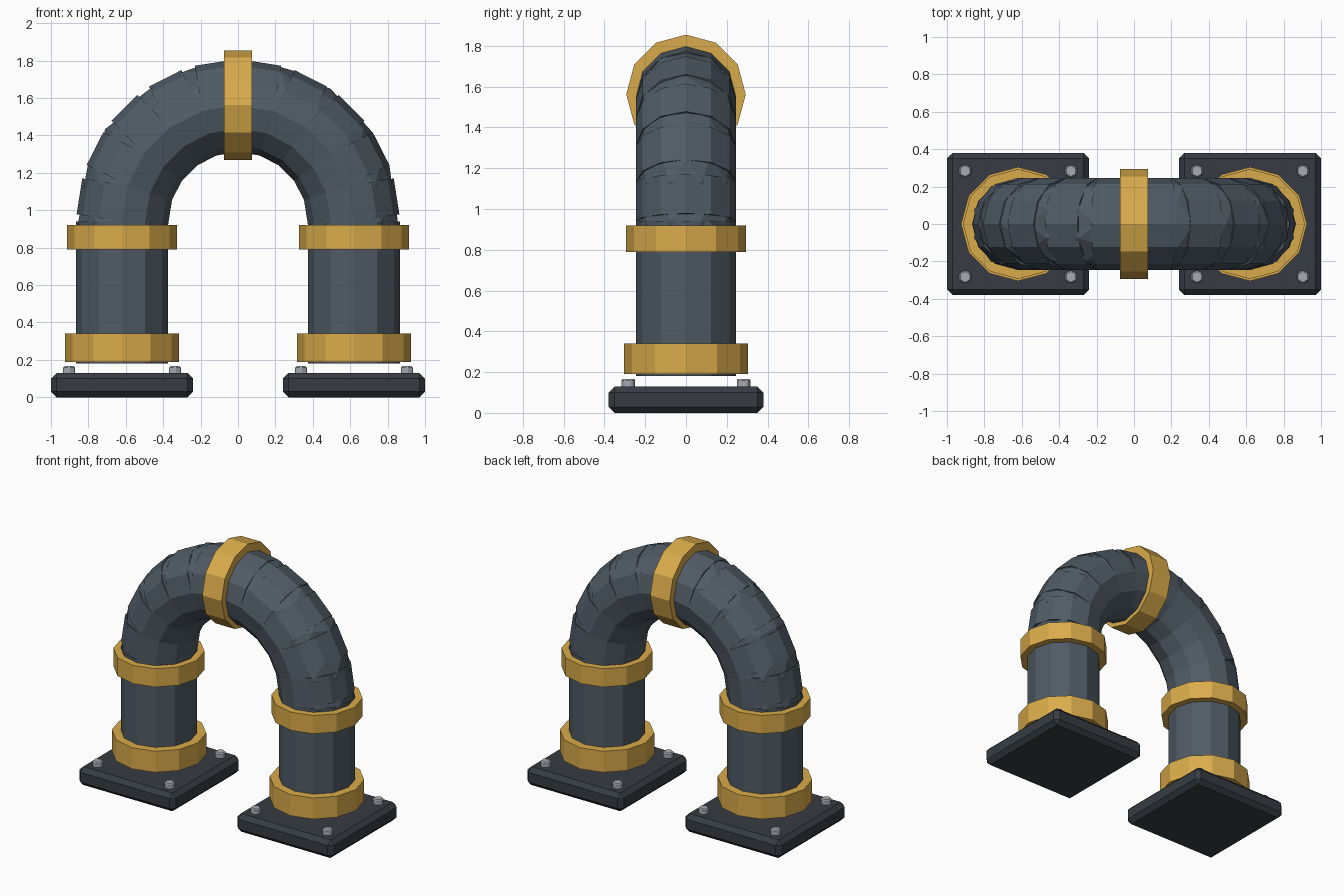
import bpy, math
from mathutils import Vector, Matrix

if "Cube" in bpy.data.objects:
    bpy.data.objects.remove(bpy.data.objects["Cube"])


def material(name, rgb):
    m = bpy.data.materials.new(name)
    m.diffuse_color = (*rgb, 1)
    m.use_nodes = True
    m.node_tree.nodes["Principled BSDF"].inputs["Base Color"].default_value = m.diffuse_color
    return m


STEEL = material("blue_steel", (0.08, 0.105, 0.13))
BRASS = material("yellow_collar", (0.70, 0.41, 0.07))
DARK = material("dark_plate", (0.038, 0.046, 0.056))
BOLT = material("bolt_grey", (0.38, 0.41, 0.45))

LEG_X, BEND_Z, BEND_R, PIPE_R = 0.62, 0.94, 0.62, 0.246


def finish(name, mat, bevel=0):
    ob = bpy.context.object
    ob.name = name
    ob.data.materials.append(mat)
    if bevel:
        mod = ob.modifiers.new("Bevel", 'BEVEL')
        mod.width = bevel
        mod.segments = 1
    return ob


def tube(name, a, b, radius, mat, sides=12, bevel=0):
    """Cylinder from a to b, with a corner pointing along the y axis."""
    a, b = Vector(a), Vector(b)
    z = (b - a).normalized()
    y = Vector((0, 1, 0))
    x = y.cross(z)
    bpy.ops.mesh.primitive_cylinder_add(vertices=sides, radius=radius, depth=(b - a).length)
    ob = finish(name, mat, bevel)
    rot = Matrix((x, y, z)).transposed().to_4x4()
    ob.matrix_world = Matrix.Translation((a + b) / 2) @ rot
    return ob


# Two legs: plate, bolts, straight pipe and collars
for side, s in (("left", -1), ("right", 1)):
    x = s * LEG_X
    bpy.ops.mesh.primitive_cube_add(size=1, location=(x, 0, 0.065))
    plate = bpy.context.object
    for v in plate.data.vertices:
        v.co = (v.co.x * 0.76, v.co.y * 0.76, v.co.z * 0.13)
    finish(side + "_base_plate", DARK, 0.03)
    for i in (-1, 1):
        for j in (-1, 1):
            bx, by = x + i * 0.283, j * 0.283
            tube(side + "_plate_bolt", (bx, by, 0.115), (bx, by, 0.166), 0.037, BOLT, 6, 0.007)
    tube(side + "_pipe", (x, 0, 0.18), (x, 0, BEND_Z), PIPE_R, STEEL)
    tube(side + "_lower_collar", (x, 0, 0.19), (x, 0, 0.34), 0.305, BRASS)
    tube(side + "_upper_collar", (x, 0, 0.79), (x, 0, 0.92), 0.294, BRASS)

# Bend: straight pipe sections around a half circle, with faceted ball joints
N = 10
path = [Vector((-BEND_R * math.cos(math.pi * i / N), 0,
                BEND_Z + BEND_R * math.sin(math.pi * i / N))) for i in range(N + 1)]
for a, b in zip(path, path[1:]):
    tube("bend_section", a, b, PIPE_R, STEEL)
for p in path:
    bpy.ops.mesh.primitive_ico_sphere_add(subdivisions=2, radius=PIPE_R, location=p)
    finish("bend_joint", STEEL)

# Collar at the crown of the bend
tube("crown_collar", (-0.076, 0, 1.562), (0.076, 0, 1.562), 0.293, BRASS)
